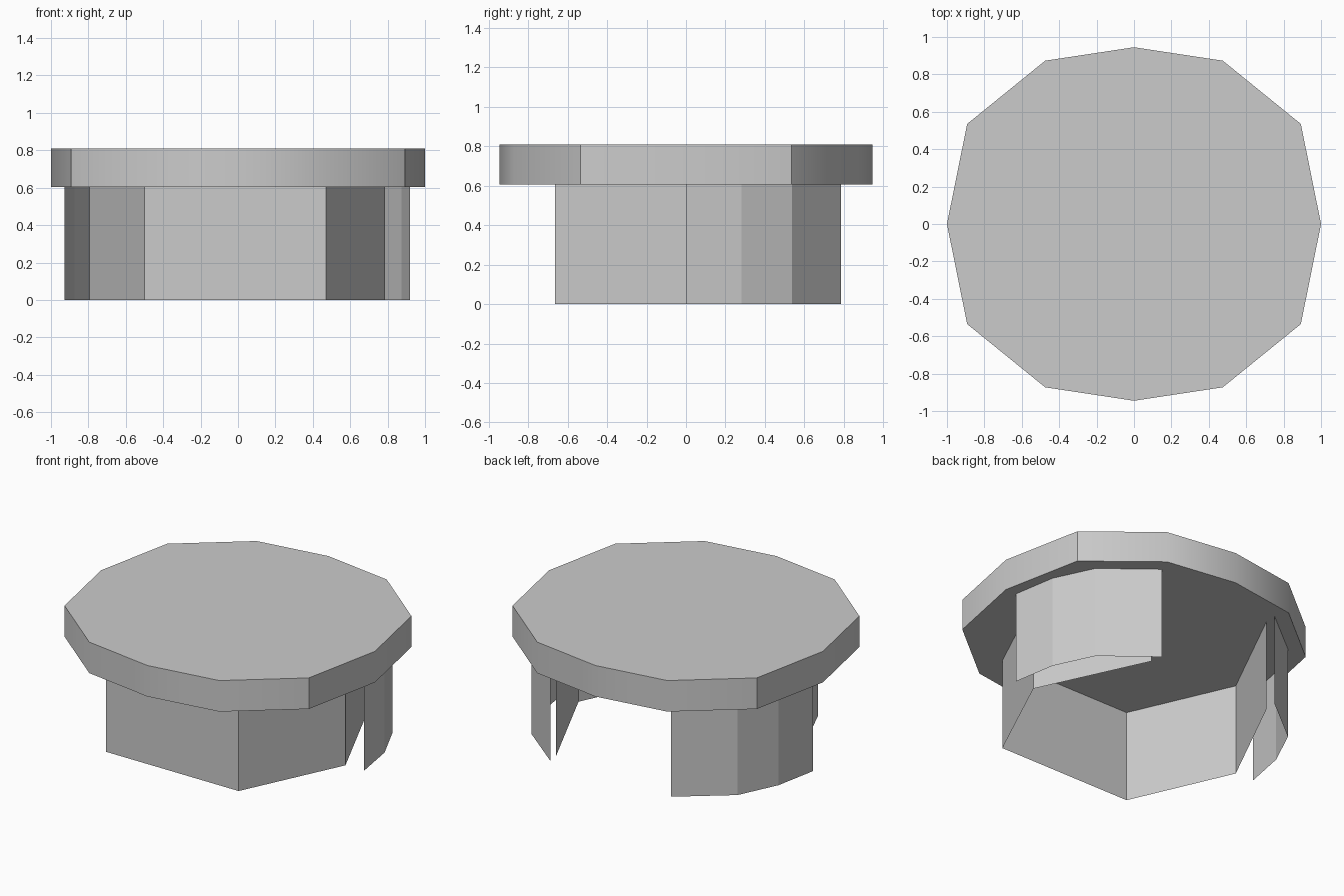
import bpy, bmesh

if "Cube" in bpy.data.objects:
    bpy.data.objects.remove(bpy.data.objects["Cube"])

LEG_H, TOP_H = 0.605, 0.81


def finish(bm, name):
    mesh = bpy.data.meshes.new(name)
    bm.to_mesh(mesh)
    bm.free()
    ob = bpy.data.objects.new(name, mesh)
    bpy.context.collection.objects.link(ob)
    return ob


def raise_edges(bm, path, z0, z1, closed=False):
    """Thin vertical wall along a plan outline; returns bottom and top rings."""
    low = [bm.verts.new((x, y, z0)) for x, y in path]
    high = [bm.verts.new((x, y, z1)) for x, y in path]
    n = len(path)
    for i in range(n if closed else n - 1):
        j = (i + 1) % n
        bm.faces.new((low[i], low[j], high[j], high[i]))
    return low, high


def wall(name, path):
    bm = bmesh.new()
    raise_edges(bm, path, 0, LEG_H)
    return finish(bm, name)


# Twelve-sided tabletop slab, from one quarter of its outline
quarter = [(1, 0), (0.892, 0.535), (0.475, 0.873), (0, 0.945)]
half = quarter + [(-x, y) for x, y in quarter[-2::-1]]
outline = half + [(x, -y) for x, y in half[-2:0:-1]]
bm = bmesh.new()
low, high = raise_edges(bm, outline, LEG_H, TOP_H, closed=True)
bm.faces.new(low[::-1])
bm.faces.new(high)
top = finish(bm, "tabletop")
bpy.context.view_layer.objects.active = top
top.select_set(True)
bpy.ops.object.shade_smooth_by_angle(angle=0.61)
top.select_set(False)

# Inner base panel: hexagon open at the back
wall("inner_base", [(-0.44, 0.71), (-0.795, 0), (-0.5, -0.665),
                    (0.47, -0.665), (0.785, 0), (0.455, 0.705)])

# Curved outer side panels, left and right
side = [(0.92, 0), (0.873, 0.282), (0.752, 0.537), (0.44, 0.785)]
wall("right_side_panel", side)
wall("left_side_panel", [(-x - (0.008 if y == 0 else 0), y) for x, y in side[::-1]])
